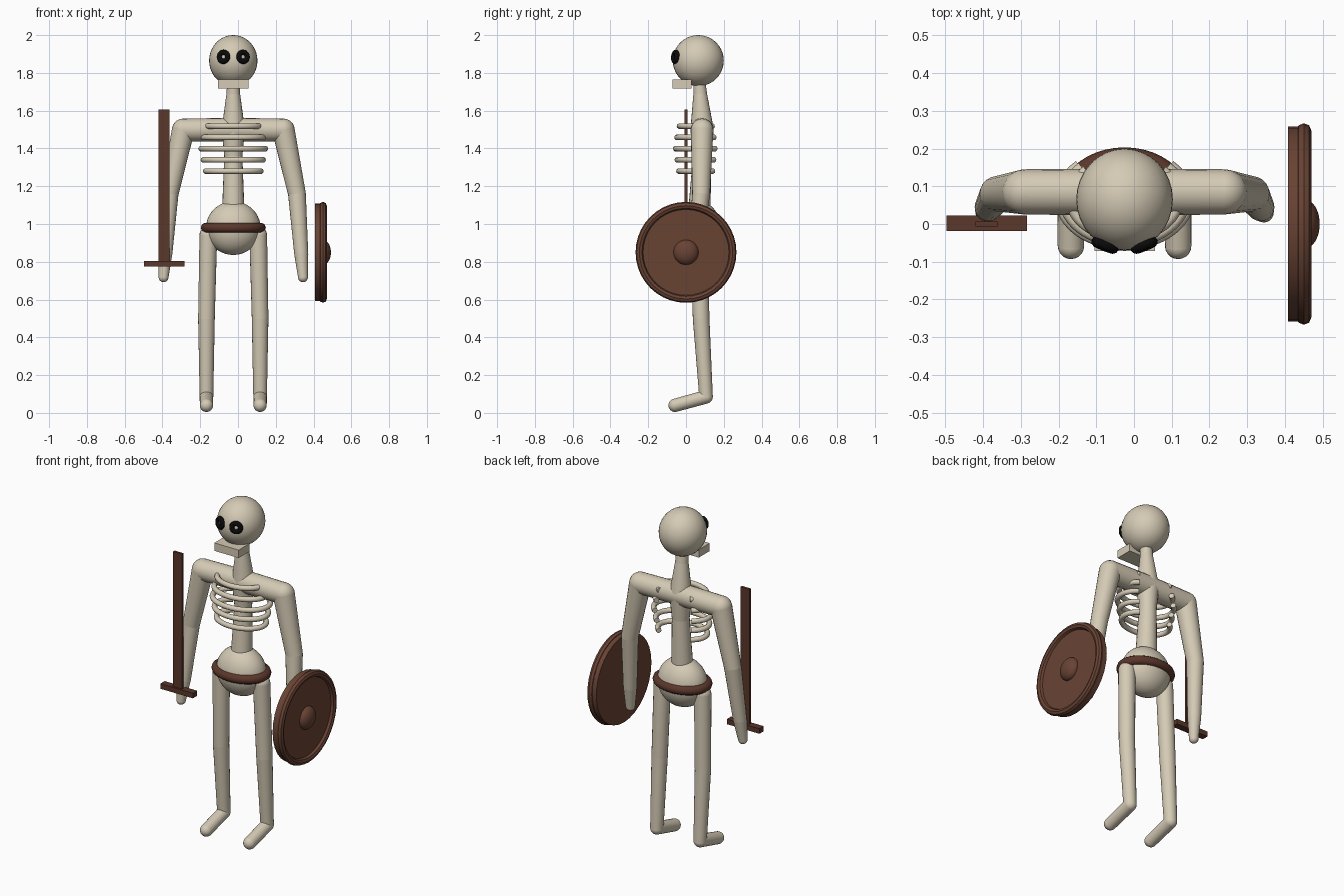
import bpy, bmesh
from math import radians, pi, sin, cos
from mathutils import Vector, Matrix

cube = bpy.data.objects.get("Cube")
if cube:
    bpy.data.objects.remove(cube, do_unlink=True)

CX = -0.025  # body centre line
BY = 0.085   # depth of shoulders


def material(name, rgb):
    m = bpy.data.materials.new(name)
    m.use_nodes = True
    color = (*rgb, 1)
    m.diffuse_color = color
    m.node_tree.nodes["Principled BSDF"].inputs["Base Color"].default_value = color
    return m


bone = material("bone", (0.66, 0.59, 0.46))
black = material("eye black", (0.003, 0.003, 0.003))
wood = material("shield brown", (0.14, 0.056, 0.034))
dark_wood = material("sword brown", (0.105, 0.038, 0.024))


def finish(name, bm, mat, smooth=True):
    bmesh.ops.recalc_face_normals(bm, faces=bm.faces)
    mesh = bpy.data.meshes.new(name)
    bm.to_mesh(mesh)
    bm.free()
    mesh.materials.append(mat)
    ob = bpy.data.objects.new(name, mesh)
    bpy.context.collection.objects.link(ob)
    if smooth:
        bpy.ops.object.select_all(action="DESELECT")
        ob.select_set(True)
        bpy.context.view_layer.objects.active = ob
        bpy.ops.object.shade_smooth_by_angle(angle=radians(40))
    return ob


def ellipsoid(name, center, radii, mat):
    bm = bmesh.new()
    mtx = Matrix.Translation(center) @ Matrix.Diagonal((*radii, 1))
    bmesh.ops.create_uvsphere(bm, u_segments=32, v_segments=20, radius=1, matrix=mtx)
    return finish(name, bm, mat)


def box(name, low, high, mat):
    low, high = Vector(low), Vector(high)
    bm = bmesh.new()
    mtx = Matrix.Translation((low + high) / 2) @ Matrix.Diagonal((*(high - low), 1))
    bmesh.ops.create_cube(bm, size=1, matrix=mtx)
    return finish(name, bm, mat, False)


def limb(name, nodes):
    """Chain of tapered bones with round joints; nodes are (x, y, z, radius)."""
    bm = bmesh.new()
    for x, y, z, r in nodes:
        bmesh.ops.create_uvsphere(bm, u_segments=20, v_segments=12, radius=r,
                                  matrix=Matrix.Translation((x, y, z)))
    for a, b in zip(nodes, nodes[1:]):
        p, q = Vector(a[:3]), Vector(b[:3])
        turn = (q - p).to_track_quat("Z", "Y").to_matrix().to_4x4()
        bmesh.ops.create_cone(bm, segments=20, radius1=a[3], radius2=b[3],
                              depth=(q - p).length,
                              matrix=Matrix.Translation((p + q) / 2) @ turn)
    return finish(name, bm, bone)


def sweep(name, mtx, a, b, r, mat, start=0.0, end=2 * pi, steps=40, sides=10):
    """Round tube along an ellipse, or along part of one with capped ends."""
    closed = end - start > 2 * pi - 0.001
    bm = bmesh.new()
    rings = []
    for i in range(steps if closed else steps + 1):
        t = start + (end - start) * i / steps
        p = Vector((a * cos(t), b * sin(t), 0))
        out = Vector((b * cos(t), a * sin(t), 0)).normalized()
        rings.append([bm.verts.new(mtx @ (p + out * r * cos(u) + Vector((0, 0, r * sin(u)))))
                      for u in (2 * pi * k / sides for k in range(sides))])
    pairs = list(zip(rings, rings[1:]))
    if closed:
        pairs.append((rings[-1], rings[0]))
    else:
        bm.faces.new(rings[0])
        bm.faces.new(rings[-1])
    for p, q in pairs:
        for k in range(sides):
            n = (k + 1) % sides
            bm.faces.new((p[k], p[n], q[n], q[k]))
    return finish(name, bm, mat)


# Skull, jaw and ringed eyes
head = Vector((CX, 0.065, 1.865))
ellipsoid("skull", head, (0.128, 0.135, 0.135), bone)
box("jaw", (CX - 0.08, -0.072, 1.718), (CX + 0.08, 0.03, 1.765), bone)
for side, label in ((1, "left"), (-1, "right")):
    pos = Vector((CX + side * 0.052, -0.056, 1.885))
    facing = Vector((side * 0.4, -1, 0.1)).to_track_quat("Z", "Y").to_matrix().to_4x4()
    sweep(label + "_eye", Matrix.Translation(pos) @ facing, 0.024, 0.024, 0.014, black, steps=24)

# Spine and neck
limb("spine", [(CX, 0.07, 1.76, 0.032), (CX, 0.075, 1.69, 0.036), (CX, BY, 1.5, 0.062),
               (CX, BY, 1.36, 0.048), (CX, 0.07, 1.05, 0.06)])

# Ribs, open at the back
for i, width in enumerate((0.142, 0.16, 0.17, 0.158, 0.146)):
    place = Matrix.Translation((CX, 0.068, 1.518 - i * 0.0595))
    sweep("rib_%d" % (i + 1), place, width, width * 0.72, 0.015, bone,
          radians(135), radians(405))

# Pelvis and belt
ellipsoid("pelvis", (CX, 0.068, 0.978), (0.145, 0.115, 0.142), bone)
sweep("belt", Matrix.Translation((CX, 0.068, 0.98)), 0.145, 0.108, 0.027, dark_wood)

# Arms and legs
for s, label in ((1, "left"), (-1, "right")):
    limb(label + "_arm", [(CX, BY, 1.5, 0.062), (CX + s * 0.265, BY, 1.498, 0.06),
                          (CX + s * 0.337, 0.08, 1.16, 0.047),
                          (CX + s * 0.36, 0.045, 0.84, 0.037),
                          (CX + s * 0.369, 0.03, 0.718, 0.026)])
    limb(label + "_leg", [(CX + s * 0.132, 0.068, 0.94, 0.047), (CX + s * 0.142, 0.08, 0.5, 0.044),
                          (CX + s * 0.142, 0.106, 0.085, 0.036),
                          (CX + s * 0.142, -0.058, 0.04, 0.035)])

# Sword
box("sword_blade", (-0.42, -0.007, 0.79), (-0.362, 0.007, 1.605), dark_wood)
box("sword_guard", (-0.497, -0.018, 0.775), (-0.283, 0.022, 0.805), dark_wood)

# Shield: disc, raised rim and boss facing outward
turn = Matrix.Rotation(pi / 2, 4, "Y")
bm = bmesh.new()
bmesh.ops.create_cone(bm, cap_ends=True, segments=32, radius1=0.258, radius2=0.258, depth=0.043,
                      matrix=Matrix.Translation((0.429, 0, 0.85)) @ turn)
finish("shield_disc", bm, wood)
sweep("shield_rim", Matrix.Translation((0.45, 0, 0.85)) @ turn, 0.247, 0.247, 0.02, wood, sides=8)
ellipsoid("shield_boss", (0.45, 0, 0.85), (0.042, 0.066, 0.066), wood)
